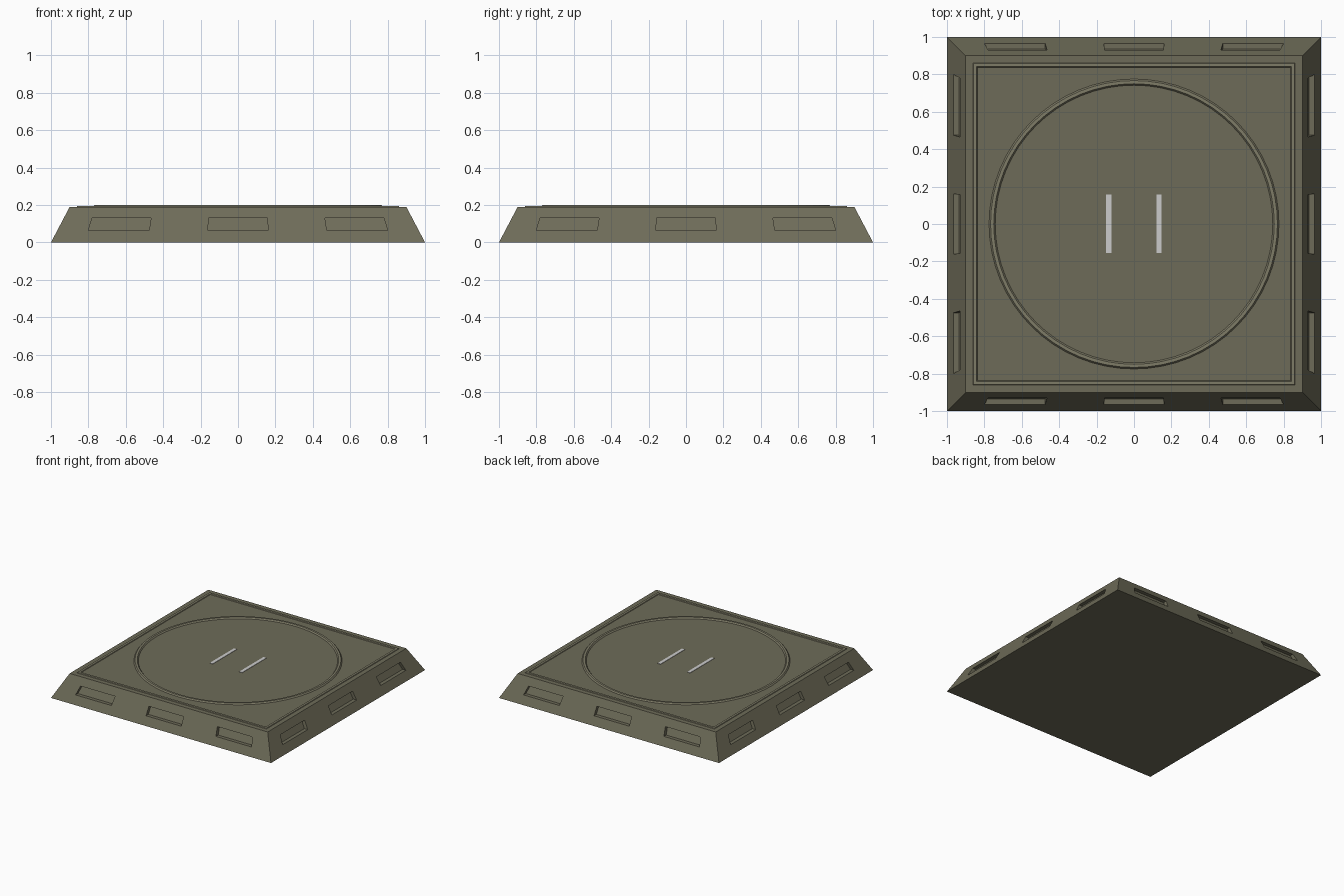
import bpy, bmesh, math
from mathutils import Matrix, Vector

if "Cube" in bpy.data.objects:
    bpy.data.objects.remove(bpy.data.objects["Cube"])

TOP, HALF, INSET = 0.19, 1.0, 0.1


def material(name, rgb):
    m = bpy.data.materials.new(name)
    m.diffuse_color = (*rgb, 1)
    m.use_nodes = True
    m.node_tree.nodes["Principled BSDF"].inputs["Base Color"].default_value = m.diffuse_color
    return m


olive = material("olive", (0.155, 0.148, 0.098))
light_olive = material("light_olive", (0.21, 0.2, 0.135))


def finish(name, bm, mat=None):
    bmesh.ops.recalc_face_normals(bm, faces=bm.faces)
    me = bpy.data.meshes.new(name)
    bm.to_mesh(me)
    bm.free()
    ob = bpy.data.objects.new(name, me)
    bpy.context.collection.objects.link(ob)
    if mat:
        me.materials.append(mat)
    return ob


def prism(bm, lower, upper):
    """Closed solid between two matching outlines."""
    a = [bm.verts.new(p) for p in lower]
    b = [bm.verts.new(p) for p in upper]
    n = len(a)
    bm.faces.new(a[::-1])
    bm.faces.new(b)
    for i in range(n):
        j = (i + 1) % n
        bm.faces.new((a[i], a[j], b[j], b[i]))


def square(h, z):
    return [(-h, -h, z), (h, -h, z), (h, h, z), (-h, h, z)]


# Sloped base slab
bm = bmesh.new()
prism(bm, square(HALF, 0), square(HALF - INSET, TOP))
base = finish("base_slab", bm, olive)

# Slot cutters: three per side, back wall parallel to the slope
right = [(0.475, 0.065), (0.80, 0.065), (0.78, 0.13), (0.465, 0.13)]
middle = [(-0.16, 0.065), (0.16, 0.065), (0.158, 0.13), (-0.158, 0.13)]
left = [(-x, z) for x, z in right]
bm = bmesh.new()
for k in range(4):
    rot = Matrix.Rotation(k * math.pi / 2, 3, 'Z')
    for outline in (left, middle, right):
        outer = [rot @ Vector((x, -1.05, z)) for x, z in outline]
        inner = [rot @ Vector((x, -(HALF - z * INSET / TOP) + 0.03, z)) for x, z in outline]
        prism(bm, outer, inner)
cutter = finish("slot_cutter", bm, olive)
cutter.hide_render = True
mod = base.modifiers.new("slots", 'BOOLEAN')
mod.operation = 'DIFFERENCE'
mod.solver = 'EXACT'
mod.object = cutter
bpy.context.view_layer.objects.active = base
bpy.ops.object.modifier_apply(modifier=mod.name)
bpy.data.objects.remove(cutter)


def ridge(name, sides, r_in, r_out, height, slope, turn=0.0):
    """Closed raised band with sloped flanks lying on the top face."""
    bm = bmesh.new()
    profile = [(r_in, TOP - 0.005), (r_in, TOP), (r_in + slope, TOP + height),
               (r_out - slope, TOP + height), (r_out, TOP), (r_out, TOP - 0.005)]
    loops = []
    for i in range(sides):
        a = turn + 2 * math.pi * i / sides
        loops.append([bm.verts.new((r * math.cos(a), r * math.sin(a), z)) for r, z in profile])
    for i in range(sides):
        p, q = loops[i], loops[(i + 1) % sides]
        for j in range(6):
            k = (j + 1) % 6
            bm.faces.new((p[j], q[j], q[k], p[k]))
    return finish(name, bm, light_olive)


# Square border and round ring on the top
R2 = math.sqrt(2)
ridge("square_border", 4, 0.838 * R2, 0.862 * R2, 0.005, 0.004, math.pi / 4)
ridge("landing_ring", 64, 0.742, 0.775, 0.01, 0.008)

# Two pale marker bars in the centre
for name, x in (("left_marker", -0.135), ("right_marker", 0.133)):
    bm = bmesh.new()
    bmesh.ops.create_cube(bm, size=1, matrix=Matrix.Translation((x, 0.002, TOP - 0.001))
                          @ Matrix.Diagonal((0.027, 0.314, 0.008, 1)))
    finish(name, bm)
